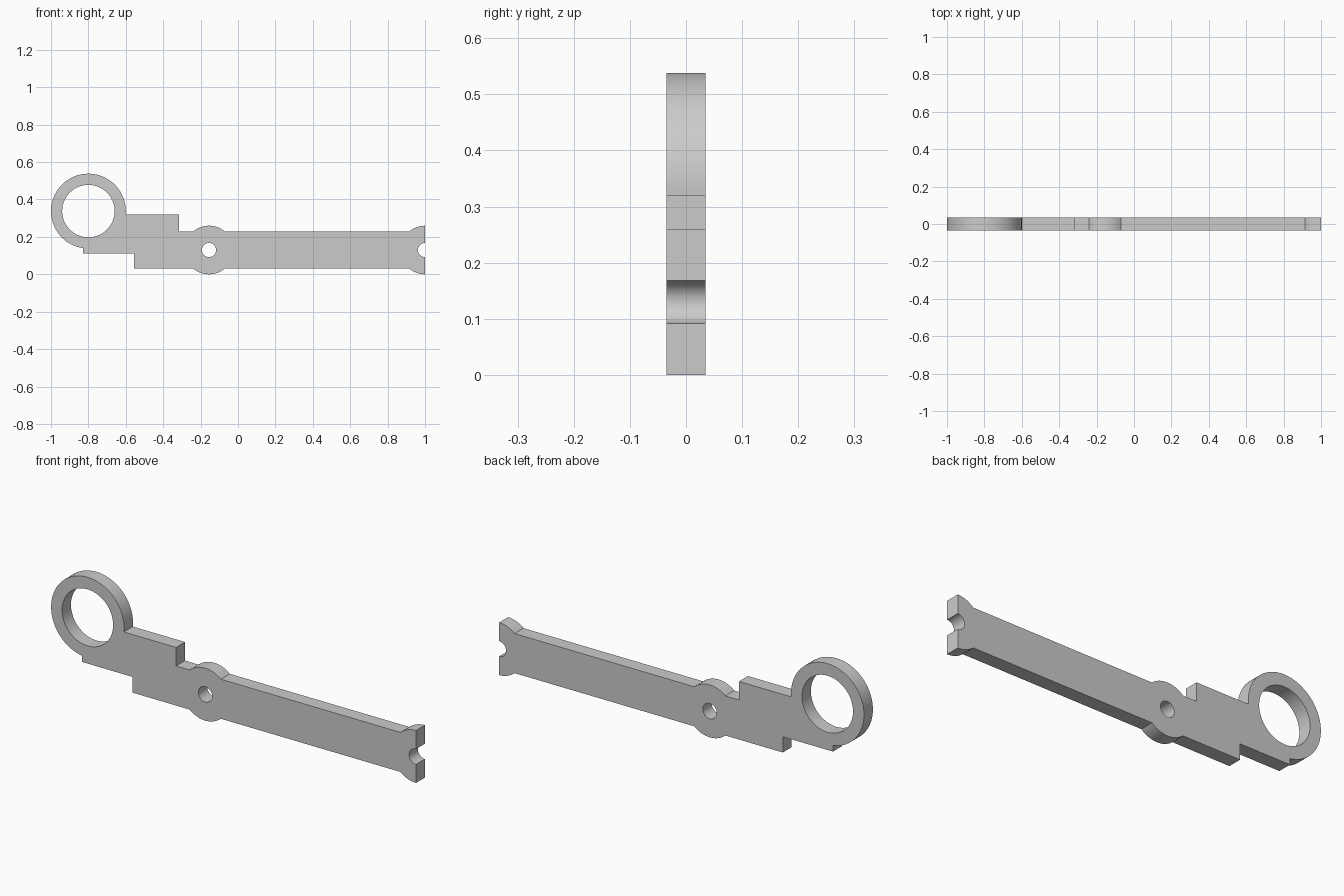
import bpy, bmesh
from math import radians, degrees, sin, cos, asin
from mathutils import Vector

cube = bpy.data.objects.get("Cube")
if cube:
    bpy.data.objects.remove(cube)

HALF_DEPTH = 0.035
RING, PIVOT, TIP = (-0.8, 0.338), (-0.155, 0.13), (1.0, 0.13)
RING_R, RING_BORE = 0.2, 0.14
BOSS_R, BOSS_BORE = 0.13, 0.038
ARM_HALF = 0.098
BLOCK_LEFT, BLOCK_RIGHT, BLOCK_LOW, BLOCK_TOP = -0.83, -0.315, 0.11, 0.32
ARM_LEFT = -0.555


def arc(centre, radius, start, end, step=4):
    """Points on an arc in the x-z plane, angles in degrees."""
    n = max(2, round(abs(end - start) / step))
    angles = [radians(start + (end - start) * i / n) for i in range(n + 1)]
    return [(centre[0] + radius * cos(a), centre[1] + radius * sin(a)) for a in angles]


# Outer outline, anticlockwise: block, arm, bosses, notch, ring
a = degrees(asin(ARM_HALF / BOSS_R))
ring_start = degrees(asin((BLOCK_TOP - RING[1]) / RING_R))
ring_end = 270 + degrees(asin((BLOCK_LEFT - RING[0]) / RING_R))
arm_low, arm_top = PIVOT[1] - ARM_HALF, PIVOT[1] + ARM_HALF
outline = [(BLOCK_LEFT, BLOCK_LOW), (ARM_LEFT, BLOCK_LOW), (ARM_LEFT, arm_low)]
outline += arc(PIVOT, BOSS_R, 180 + a, 360 - a)
outline += arc(TIP, BOSS_R, 180 + a, 270)
outline += arc(TIP, BOSS_BORE, 270, 90, 8)
outline += arc(TIP, BOSS_R, 90, 180 - a)
outline += arc(PIVOT, BOSS_R, a, 180 - a)
outline += [(BLOCK_RIGHT, arm_top), (BLOCK_RIGHT, BLOCK_TOP)]
outline += arc(RING, RING_R, ring_start, ring_end)

# Bores through the ring and the pivot boss
bores = [arc(RING, RING_BORE, 0, 360)[:-1], arc(PIVOT, BOSS_BORE, 0, 360, 8)[:-1]]

# Fill the profile and extrude it to a flat bar
bm = bmesh.new()
for loop in [outline] + bores:
    verts = [bm.verts.new((x, -HALF_DEPTH, z)) for x, z in loop]
    for i, v in enumerate(verts):
        bm.edges.new((verts[i - 1], v))
bmesh.ops.triangle_fill(bm, use_beauty=True, edges=bm.edges[:], normal=Vector((0, -1, 0)))
result = bmesh.ops.extrude_face_region(bm, geom=bm.faces[:], use_keep_orig=True)
moved = [g for g in result["geom"] if isinstance(g, bmesh.types.BMVert)]
bmesh.ops.translate(bm, verts=moved, vec=(0, 2 * HALF_DEPTH, 0))
bmesh.ops.recalc_face_normals(bm, faces=bm.faces[:])
mesh = bpy.data.meshes.new("lever_arm")
bm.to_mesh(mesh)
bm.free()
lever = bpy.data.objects.new("lever_arm", mesh)
bpy.context.collection.objects.link(lever)

# Plain grey
grey = bpy.data.materials.new("plain grey")
grey.use_nodes = True
colour = (0.6, 0.6, 0.6, 1)
grey.diffuse_color = colour
grey.node_tree.nodes["Principled BSDF"].inputs["Base Color"].default_value = colour
mesh.materials.append(grey)

# Smooth curved walls, sharp rims
bpy.ops.object.select_all(action="DESELECT")
lever.select_set(True)
bpy.context.view_layer.objects.active = lever
bpy.ops.object.shade_smooth_by_angle(angle=radians(25))
